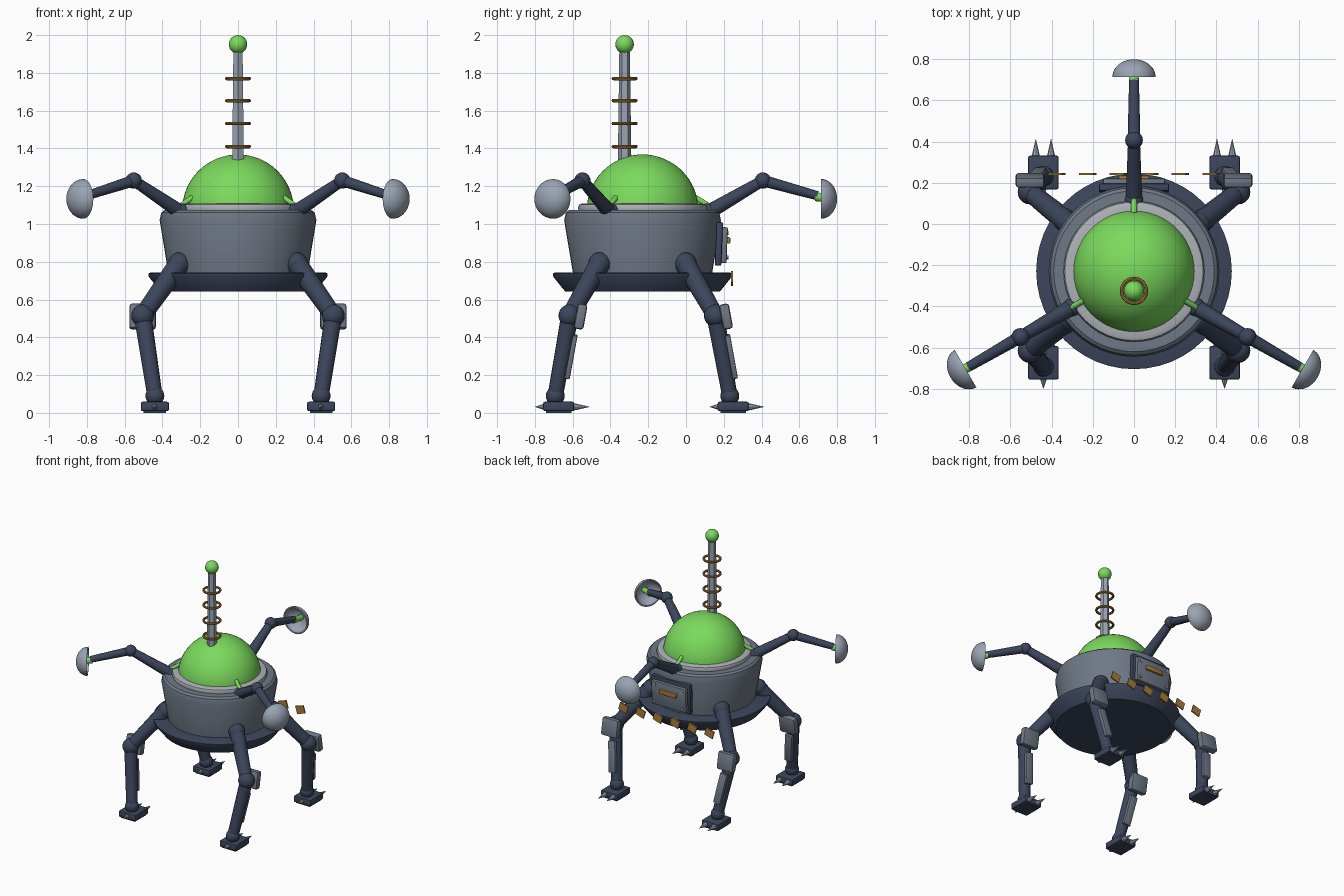
import bpy, bmesh, math
from mathutils import Vector, Matrix

if "Cube" in bpy.data.objects:
    bpy.data.objects.remove(bpy.data.objects["Cube"])

CY = -0.23  # y of the hull axis


def mat(name, rgb):
    m = bpy.data.materials.new(name)
    m.diffuse_color = (*rgb, 1)
    m.use_nodes = True
    m.node_tree.nodes["Principled BSDF"].inputs["Base Color"].default_value = m.diffuse_color
    return m


NAVY = mat("navy", (0.045, 0.06, 0.105))
STEEL = mat("steel", (0.16, 0.19, 0.24))
PALE = mat("pale_steel", (0.32, 0.37, 0.45))
RINGGREY = mat("ring_grey", (0.42, 0.44, 0.47))
GREEN = mat("green", (0.2, 0.7, 0.11))
GOLD = mat("gold", (0.4, 0.21, 0.04))


def finish(name, bm, m, smooth=True):
    bmesh.ops.recalc_face_normals(bm, faces=bm.faces)
    me = bpy.data.meshes.new(name)
    bm.to_mesh(me)
    bm.free()
    ob = bpy.data.objects.new(name, me)
    bpy.context.collection.objects.link(ob)
    me.materials.append(m)
    if smooth:
        bpy.ops.object.select_all(action='DESELECT')
        ob.select_set(True)
        bpy.context.view_layer.objects.active = ob
        bpy.ops.object.shade_smooth_by_angle(angle=math.radians(35))
    return ob


def lathe(name, profile, m, mtx=None, n=48):
    """Revolve (radius, height) points around z."""
    bm = bmesh.new()
    vs = [bm.verts.new((r, 0, z)) for r, z in profile]
    es = [bm.edges.new(p) for p in zip(vs, vs[1:])]
    bmesh.ops.spin(bm, geom=vs + es, cent=(0, 0, 0), axis=(0, 0, 1),
                   angle=2 * math.pi, steps=n, use_duplicate=False)
    bmesh.ops.remove_doubles(bm, verts=bm.verts, dist=1e-4)
    bm.transform(mtx or Matrix.Translation((0, CY, 0)))
    return finish(name, bm, m)


def rod(name, a, b, r1, r2, m, n=12, smooth=True):
    a, b = Vector(a), Vector(b)
    bm = bmesh.new()
    rot = (b - a).to_track_quat('Z', 'Y').to_matrix().to_4x4()
    bmesh.ops.create_cone(bm, cap_ends=True, segments=n, radius1=r1, radius2=r2,
                          depth=(b - a).length,
                          matrix=Matrix.Translation((a + b) / 2) @ rot)
    return finish(name, bm, m, smooth)


def ball(name, c, r, m):
    bm = bmesh.new()
    bmesh.ops.create_uvsphere(bm, u_segments=20, v_segments=12, radius=r,
                              matrix=Matrix.Translation(c))
    return finish(name, bm, m)


def box(name, c, size, m, rx=0, ry=0, bevel=0.0):
    bm = bmesh.new()
    bmesh.ops.create_cube(bm, size=1, matrix=Matrix.Diagonal((*size, 1)))
    if bevel:
        bmesh.ops.bevel(bm, geom=bm.edges[:], offset=bevel, segments=2,
                        profile=0.5, affect='EDGES')
    bm.transform(Matrix.Translation(c) @ Matrix.Rotation(rx, 4, 'X')
                 @ Matrix.Rotation(ry, 4, 'Y'))
    return finish(name, bm, m, bevel > 0)


def arc(r, z0, h, n=12):
    return [(r * math.cos(i * math.pi / 2 / n), z0 + h * math.sin(i * math.pi / 2 / n))
            for i in range(n + 1)]


# hull
lathe("skirt", [(0, .643), (.41, .643), (.472, .72), (.475, .738), (.465, .742), (.3, .742)], NAVY)
lathe("hull", [(.3, .70), (.362, .70), (.415, 1.02), (.406, 1.06), (.39, 1.073), (0, 1.078)], STEEL)
lathe("dome_collar", [(.28, 1.07), (.338, 1.07), (.342, 1.085), (.336, 1.102), (.32, 1.108), (.28, 1.108)], RINGGREY)
lathe("dome", arc(.295, 1.075, .293, 16), GREEN)

# antenna
AY = -.325
rod("antenna_mast", (0, AY, 1.3), (0, AY, 1.93), .036, .028, PALE, 6, False)
ball("antenna_tip", (0, AY, 1.951), .049, GREEN)
for z in (1.41, 1.532, 1.653, 1.77):
    loop = [(.06 + .009 * math.cos(t * math.pi / 4), z + .009 * math.sin(t * math.pi / 4))
            for t in range(9)]
    lathe("antenna_coil", loop, GOLD, Matrix.Translation((0, AY, 0)), 32)

# three dish arms, spaced evenly round the hull
for ang in (90, -30, -150):
    a = math.radians(ang)

    def P(r, z):
        return Vector((r * math.cos(a), CY + r * math.sin(a), z))
    ball("arm_base", P(.345, 1.065), .046, NAVY)
    rod("upper_arm", P(.345, 1.06), P(.637, 1.23), .04, .029, NAVY)
    ball("arm_elbow", P(.637, 1.23), .043, NAVY)
    rod("forearm", P(.637, 1.23), P(.925, 1.15), .031, .024, NAVY)
    rod("arm_cable", P(.28, 1.14), P(.37, 1.085), .014, .014, GREEN)
    rod("dish_emitter", P(.915, 1.145), P(1.02, 1.13), .024, .02, GREEN)
    # open bowl, hollow side facing the hull
    bowl = arc(.105, 0, .085) + arc(.095, 0, .076)[::-1]
    bowl.append(bowl[0])
    turn = P(1, 0) - P(0, 0)
    lathe("dish", bowl, PALE, Matrix.Translation(P(.945, 1.133))
          @ turn.to_track_quat('Z', 'Y').to_matrix().to_4x4(), 32)

# four legs
for sx in (-1, 1):
    for sy in (-1, 1):
        hip = Vector((sx * .31, CY + sy * .228, .79))
        knee = Vector((sx * .505, CY + sy * .385, .515))
        ankle = Vector((sx * .44, CY + sy * .462, .09))
        ball("hip_joint", hip, .06, NAVY)
        rod("thigh", hip, knee, .056, .046, NAVY)
        ball("knee_joint", knee, .06, NAVY)
        rod("shin", knee, ankle, .047, .041, NAVY)
        ball("ankle_joint", ankle, .05, NAVY)
        tilt = sy * .18
        box("knee_pad", knee + Vector((0, .057, -.005)), (.14, .052, .135), STEEL, tilt, 0, .014)
        mid = knee.lerp(ankle, .51)
        box("shin_plate", mid + Vector((0, .046, 0)), (.06, .028, .235), STEEL, tilt, sx * .15, .006)
        # foot with two claws ahead and one spur behind
        fx, fy = ankle.x, ankle.y + .018
        box("foot", (fx, fy, .034), (.148, .164, .05), NAVY, 0, 0, .009)
        for dx in (-.037, .037):
            rod("claw", (fx + dx, fy + .078, .032), (fx + dx, fy + .162, .032), .02, .001, PALE, 8)
        rod("spur", (fx, fy - .078, .032), (fx, fy - .125, .032), .016, .001, PALE, 8)
        box("foot_sole", (fx, fy, .008), (.12, .136, .016), NAVY)

# rear hatch
LEAN = -.04
box("hatch_base", (0, .174, .895), (.34, .035, .23), NAVY, LEAN, 0, .008)
box("hatch_plate", (0, .203, .888), (.30, .03, .19), STEEL, LEAN, 0, .008)
box("hatch_handle", (0, .223, .913), (.15, .024, .034), GOLD, LEAN, 0, .006)
for x in (-.12, .12):
    for z in (.823, .953):
        rod("hatch_bolt", (x, .205, z), (x, .226, z), .012, .011, PALE, 10)

# slanted warning plates in a row behind the skirt
for i in range(6):
    box("warning_plate", (-.375 + i * .15, .243, .711), (.072, .01, .06), GOLD, 0, -.3)
